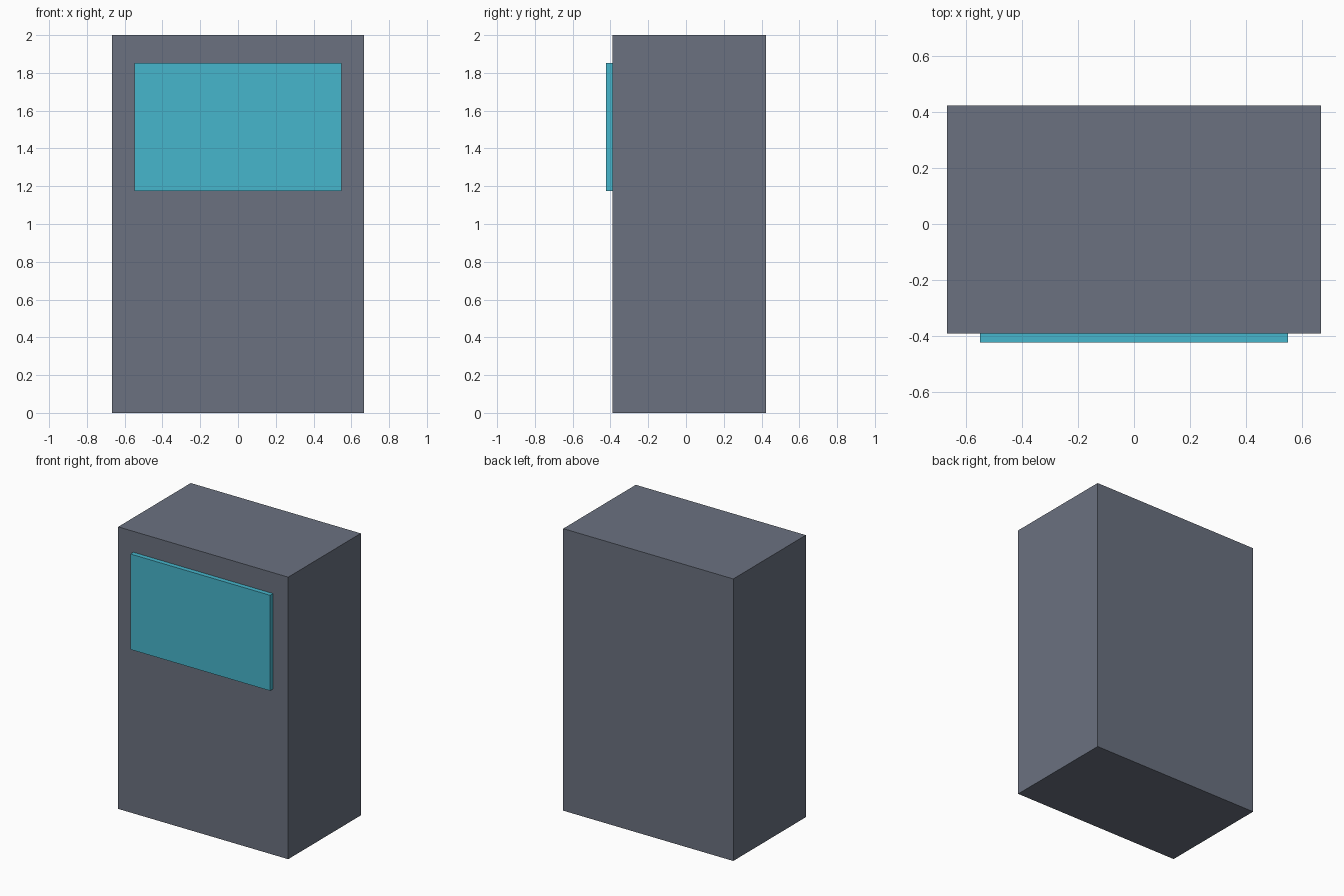
import bpy
from mathutils import Matrix, Vector
import bmesh

default = bpy.data.objects.get("Cube")
if default:
    bpy.data.objects.remove(default, do_unlink=True)


def make_material(name, rgb):
    mat = bpy.data.materials.new(name)
    mat.use_nodes = True
    color = (*rgb, 1.0)
    mat.diffuse_color = color
    mat.node_tree.nodes["Principled BSDF"].inputs["Base Color"].default_value = color
    return mat


def make_box(name, low, high, mat):
    low, high = Vector(low), Vector(high)
    bm = bmesh.new()
    bmesh.ops.create_cube(bm, size=1.0, matrix=Matrix.Diagonal((*(high - low), 1.0)))
    mesh = bpy.data.meshes.new(name)
    bm.to_mesh(mesh)
    bm.free()
    mesh.materials.append(mat)
    obj = bpy.data.objects.new(name, mesh)
    obj.location = (low + high) / 2
    bpy.context.collection.objects.link(obj)
    return obj


grey = make_material("slate grey", (0.145, 0.166, 0.216))
cyan = make_material("screen cyan", (0.062, 0.465, 0.604))

half_width, half_depth, height = 0.667, 0.423, 2.0
front = -0.39  # front face of the cabinet

# Cabinet
make_box("cabinet", (-half_width, front, 0), (half_width, half_depth, height), grey)

# Raised screen on the upper front
make_box("screen", (-0.548, -half_depth, 1.175), (0.548, front, 1.852), cyan)
